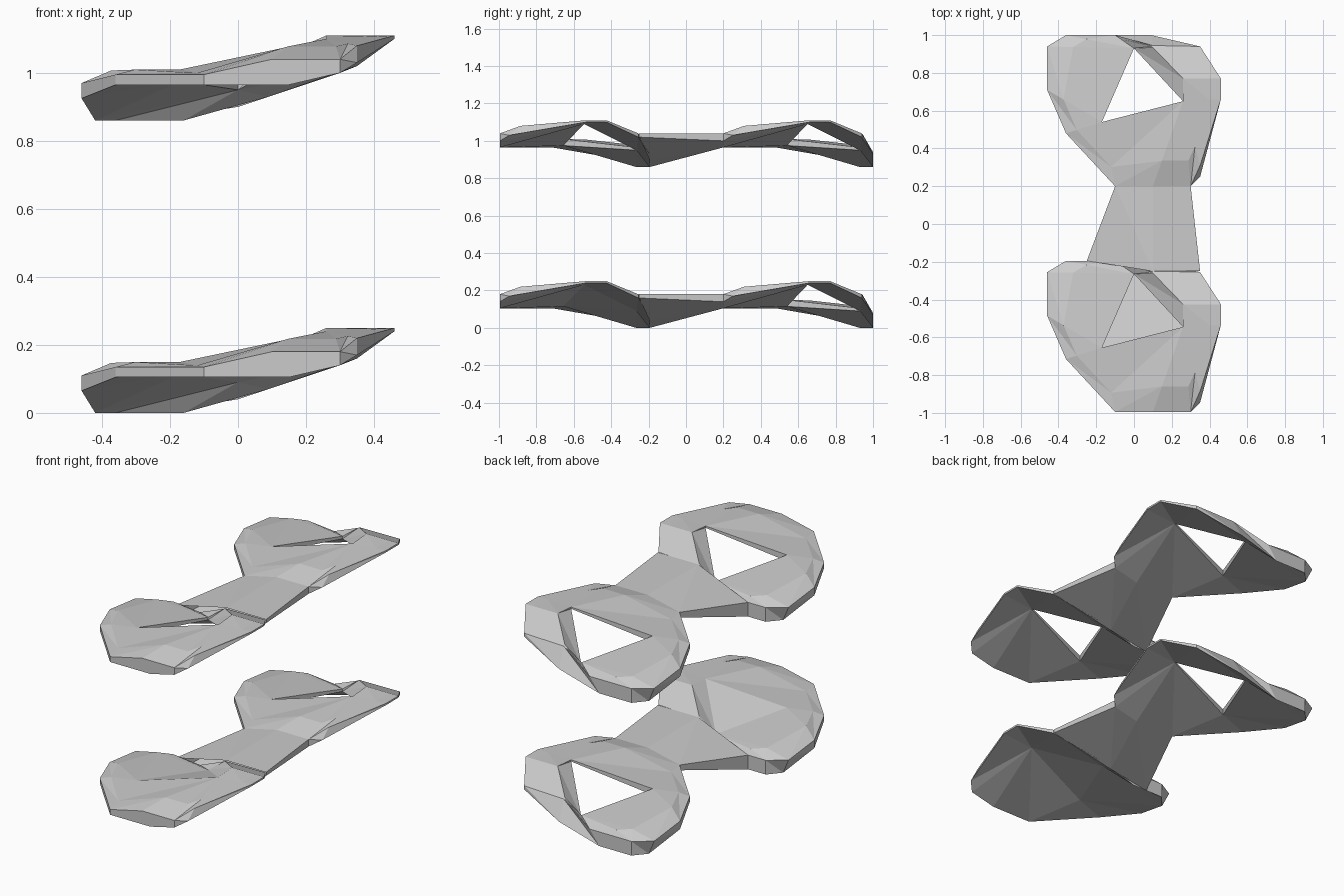
import bpy, bmesh
from mathutils import Vector

if "Cube" in bpy.data.objects:
    bpy.data.objects.remove(bpy.data.objects["Cube"])

# Pad rims, counter-clockwise from the front left (z measured from layer base)
TOP = [(-.10, .20, .135), (.10, .20, .18), (.30, .20, .18), (.35, .31, .22),
       (.46, .66, .25), (.46, .77, .25), (.35, .94, .18), (.10, .945, .175),
       (-.10, 1.0, .08), (-.36, 1.0, .08), (-.46, .94, .085), (-.46, .71, .11),
       (-.36, .48, .135)]
BOTTOM = [(-.10, .20, .105), (.15, .20, .105), (.30, .20, .14), (.35, .25, .17),
          (.46, .66, .24), (.46, .77, .24), (.35, .94, .16), (.09, 1.0, .07),
          (-.16, 1.0, 0), (-.36, 1.0, 0), (-.42, .93, 0), (-.46, .71, .065),
          (-.36, .48, .105)]
# Triangular opening, with a sloped wall on the right-hand side
HOLE_TOP = [(-.17, .54, .15), (.26, .65, .24), (.26, .77, .25),
            (.10, .935, .18), (0, .93, .105)]
HOLE_BOTTOM = [(-.17, .54, .115), (.26, .65, .23), (0, .93, .09)]
TO_TOP = [0, 1, 1, 1, 1, 2, 3, 3, 4, 4, 4, 0, 0]
TO_BOTTOM = [0, 1, 1, 1, 1, 1, 1, 2, 2, 2, 2, 0, 0]
LIFT = {1: .02, 2: .02, 9: .02, 10: .025, 11: .025, 12: .01}


def finish(name, bm):
    bmesh.ops.recalc_face_normals(bm, faces=bm.faces)
    mesh = bpy.data.meshes.new(name)
    bm.to_mesh(mesh)
    bm.free()
    bpy.context.collection.objects.link(bpy.data.objects.new(name, mesh))


def strip(bm, a, b):
    """Triangulated closed band between two rings; repeated points collapse."""
    n = len(a)
    for i in range(n):
        j = (i + 1) % n
        for tri in ((a[i], a[j], b[j]), (a[i], b[j], b[i])):
            if len(set(tri)) == 3:
                bm.faces.new(tri)


def pad(name, dy, dz, solid=False):
    bm = bmesh.new()

    def ring(points):
        return [bm.verts.new(Vector(p) + Vector((0, dy, dz))) for p in points]

    top, bottom = ring(TOP), ring(BOTTOM)
    hole_t, hole_b = ring(HOLE_TOP), ring(HOLE_BOTTOM)
    # slightly domed band between the rim and the opening
    mid = []
    for i, p in enumerate(TOP):
        q = Vector(p).lerp(Vector(HOLE_TOP[TO_TOP[i]]), .3)
        mid.append(q + Vector((0, 0, LIFT.get(i, 0))))
    mid = ring(mid)
    strip(bm, top, mid)
    strip(bm, mid, [hole_t[k] for k in TO_TOP])
    strip(bm, bottom, [hole_b[k] for k in TO_BOTTOM])
    strip(bm, top, bottom)
    if solid:
        bmesh.ops.triangulate(bm, faces=[bm.faces.new(hole_t)])
        bm.faces.new(hole_b)
    else:
        strip(bm, hole_t, [hole_b[k] for k in (0, 1, 1, 2, 2)])
    finish(name, bm)


def bridge(name, dz):
    # loft between the two pads
    back = [(-.10, .20, .135), (.10, .20, .18), (.30, .20, .18),
            (.30, .20, .14), (.15, .20, .105), (-.10, .20, .105)]
    front = [(-.25, -.195, .08), (.10, -.25, .18), (.35, -.25, .18),
             (.35, -.25, .16), (0, -.195, .04), (-.25, -.195, 0)]
    bm = bmesh.new()
    a, b = ([bm.verts.new((x, y, z + dz)) for x, y, z in s] for s in (back, front))
    strip(bm, a, b)
    finish(name, bm)


# Two identical layers; only the lower front pad is closed
for layer, z in (("lower", 0), ("upper", .86)):
    pad(layer + "_back_pad", 0, z)
    pad(layer + "_front_pad", -1.195, z, solid=(layer == "lower"))
    bridge(layer + "_bridge", z)
